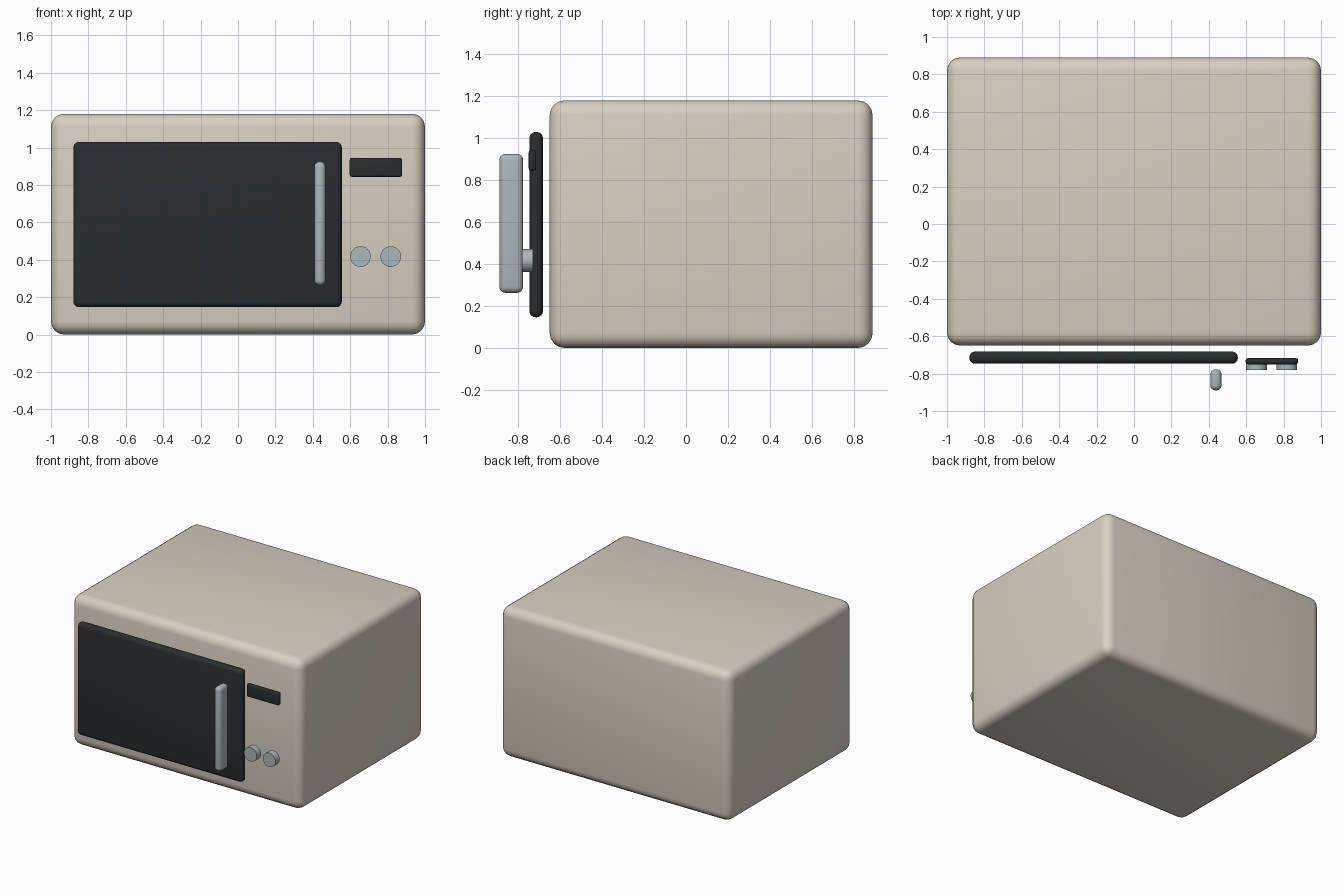
import bpy, math

if "Cube" in bpy.data.objects:
    bpy.data.objects.remove(bpy.data.objects["Cube"])


def material(name, rgb):
    m = bpy.data.materials.new(name)
    m.diffuse_color = (*rgb, 1)
    m.use_nodes = True
    m.node_tree.nodes["Principled BSDF"].inputs["Base Color"].default_value = m.diffuse_color
    return m


cream = material("cream_enamel", (0.69, 0.63, 0.54))
black = material("dark_glass", (0.022, 0.027, 0.029))
metal = material("brushed_metal", (0.42, 0.47, 0.49))


def rounded_box(name, x, y, z, radius, mat, segments=4):
    """Box spanning the given (min, max) ranges, with rounded edges."""
    spans = (x, y, z)
    bpy.ops.mesh.primitive_cube_add(size=1, location=[(a + b) / 2 for a, b in spans])
    ob = bpy.context.object
    ob.name = name
    ob.scale = [b - a for a, b in spans]
    bpy.ops.object.transform_apply(location=False, rotation=False, scale=True)
    bevel = ob.modifiers.new("rounding", "BEVEL")
    bevel.width = radius
    bevel.segments = segments
    bpy.ops.object.modifier_apply(modifier=bevel.name)
    bpy.ops.object.shade_smooth_by_angle(angle=math.radians(40))
    ob.data.materials.append(mat)
    return ob


# Oven casing
rounded_box("casing", (-1, 1), (-0.65, 0.89), (0, 1.18), 0.07, cream)

# Door panel and its upright handle
rounded_box("door", (-0.88, 0.555), (-0.747, -0.682), (0.146, 1.03), 0.03, black)
rounded_box("door_handle", (0.408, 0.468), (-0.89, -0.777), (0.263, 0.925), 0.028, metal)

# Display window
rounded_box("display", (0.597, 0.878), (-0.75, -0.717), (0.843, 0.945), 0.013, black)

# Pair of control knobs
for side, x in (("left", 0.655), ("right", 0.817)):
    bpy.ops.mesh.primitive_cylinder_add(
        vertices=32, radius=0.055, depth=0.052,
        location=(x, -0.755, 0.417), rotation=(math.pi / 2, 0, 0))
    knob = bpy.context.object
    knob.name = f"{side}_knob"
    bpy.ops.object.shade_smooth_by_angle(angle=math.radians(40))
    knob.data.materials.append(metal)
